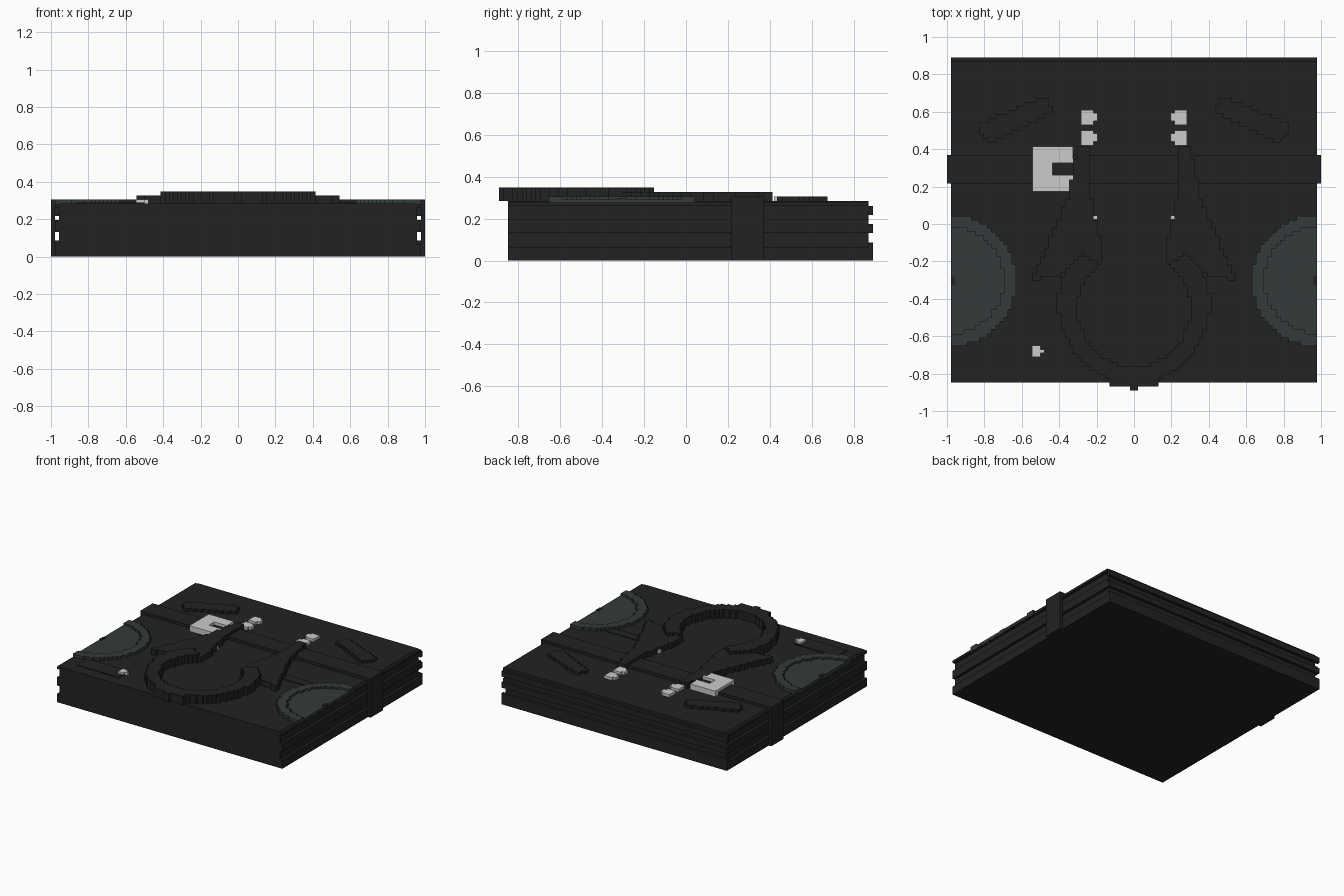
import bpy, bmesh, math

if "Cube" in bpy.data.objects:
    bpy.data.objects.remove(bpy.data.objects["Cube"])

V = 2 / 92            # block size: everything sits on this grid
Y0 = -41 * V          # front edge of the grid


def material(name, r, g, b):
    m = bpy.data.materials.new(name)
    m.diffuse_color = (r, g, b, 1)
    m.use_nodes = True
    m.node_tree.nodes["Principled BSDF"].inputs["Base Color"].default_value = m.diffuse_color
    return m


BLACK = material("charcoal", 0.016, 0.016, 0.016)
GREEN = material("dark_slate_green", 0.034, 0.043, 0.042)
WHITE = material("pale_grey", 0.6, 0.6, 0.6)


def finish(name, bm, mat):
    bmesh.ops.recalc_face_normals(bm, faces=bm.faces)
    me = bpy.data.meshes.new(name)
    bm.to_mesh(me)
    bm.free()
    me.materials.append(mat)
    ob = bpy.data.objects.new(name, me)
    bpy.context.collection.objects.link(ob)
    return ob


def box(name, x0, x1, y0, y1, z0, z1, mat):
    bm = bmesh.new()
    bmesh.ops.create_cube(bm, size=1)
    for v in bm.verts:
        v.co.x = x1 if v.co.x > 0 else x0
        v.co.y = y1 if v.co.y > 0 else y0
        v.co.z = z1 if v.co.z > 0 else z0
    return finish(name, bm, mat)


def blocks(name, inside, z0, z1, mat):
    """Extrude every grid cell whose centre passes the inside test."""
    bm = bmesh.new()
    verts = {}

    def vert(i, j):
        if (i, j) not in verts:
            verts[i, j] = bm.verts.new((-1 + i * V, Y0 + j * V, z0))
        return verts[i, j]

    for i in range(92):
        for j in range(82):
            if inside(-1 + (i + 0.5) * V, Y0 + (j + 0.5) * V):
                bm.faces.new([vert(i, j), vert(i + 1, j), vert(i + 1, j + 1), vert(i, j + 1)])
    geo = bmesh.ops.extrude_face_region(bm, geom=bm.faces[:], use_keep_orig=True)
    for v in geo["geom"]:
        if isinstance(v, bmesh.types.BMVert):
            v.co.z = z1
    return finish(name, bm, mat)


def polygon(pts):
    def inside(x, y):
        hit = False
        for (ax, ay), (bx, by) in zip(pts, pts[1:] + pts[:1]):
            if (ay > y) != (by > y) and x < ax + (y - ay) * (bx - ax) / (by - ay):
                hit = not hit
        return hit
    return inside


def mirrored(test):
    return lambda x, y: test(-abs(x), y)


TOP = 13 * V
EDGE, BACK, FRONT = 45 * V, 41 * V, -39 * V

# Case core with stacked ledges around the sides and back
box("case_core", -EDGE + V, EDGE - V, FRONT, BACK - V, 0, TOP, BLACK)
for k, (a, b) in enumerate([(0, 3), (6, 9)]):
    for s in (-1, 1):
        x0, x1 = sorted((s * (EDGE - V), s * EDGE))
        box(f"side_ledge_{k}", x0, x1, FRONT, BACK - V, a * V, b * V, BLACK)
for s in (-1, 1):
    x0, x1 = sorted((s * (EDGE - V), s * EDGE))
    box("top_side_ledge", x0, x1, FRONT, BACK - V, 12 * V, TOP - 0.003, BLACK)
for k, (a, b) in enumerate([(0, 4), (6, 8), (10, 12)]):
    box(f"back_ledge_{k}", -EDGE, EDGE, BACK - V, BACK, a * V, b * V, BLACK)

# Strap over the top and down both sides
SY0, SY1 = 0.217, 0.37
box("strap_top", -1, 1, SY0, SY1, TOP, TOP + V, BLACK)
for s in (-1, 1):
    x0, x1 = sorted((s * EDGE, s))
    box("strap_side", x0, x1, SY0, SY1, 0, TOP, BLACK)

# Open ring at the front of the lid
ring = [(-.28, -.15), (-.35, -.22), (-.395, -.32), (-.41, -.44), (-.38, -.56), (-.32, -.69),
        (-.22, -.78), (-.13, -.83), (-.13, -.87), (-.02, -.87), (-.02, -.89), (.01, -.89),
        (.01, -.76), (-.07, -.755), (-.17, -.71), (-.25, -.62), (-.3, -.5), (-.3, -.4),
        (-.265, -.3), (-.18, -.22)]
blocks("raised_ring", mirrored(polygon(ring)), TOP, 16 * V, BLACK)

# Pair of tapering blades beside the ring
blade = [(-.545, -.3), (-.36, .13), (-.30, .41), (-.25, .41), (-.24, .3), (-.235, .15),
         (-.20, 0), (-.175, -.1), (-.175, -.22), (-.28, -.16), (-.40, -.28), (-.44, -.28)]
blocks("blades", mirrored(polygon(blade)), TOP, 15 * V, BLACK)

# Slanted bars near the back
bar = [(-.84, .53), (-.78, .43), (-.43, .60), (-.48, .685)]
blocks("slanted_bars", mirrored(polygon(bar)), TOP, 14 * V, BLACK)


# Half-round side pads with a raised rim
def radius(x, y):
    return math.hypot(abs(x) - EDGE, y + 0.302) if abs(x) < EDGE else 9


blocks("pad_centres", lambda x, y: radius(x, y) < 0.28, 12 * V, TOP + 0.007, GREEN)
blocks("pad_rims", lambda x, y: 0.28 <= radius(x, y) < 0.35, 12 * V, 14 * V, GREEN)
for s in (-1, 1):
    x0, x1 = sorted((s * (EDGE - V), s * EDGE))
    box("pad_notch", x0, x1, -.325, -.28, TOP, TOP + 0.012, BLACK)

# Pale clasp with a notch cut from its inner side
clasp = [(-.545, .175), (-.33, .175), (-.33, .27), (-.435, .27), (-.435, .33),
         (-.33, .33), (-.33, .42), (-.545, .42)]
blocks("clasp", polygon(clasp), TOP, 15 * V, WHITE)

# Pale buttons with small inner tabs
for s in (-1, 1):
    for y in (.42, .53):
        x0, x1 = sorted((s * .283, s * .217))
        box("button", x0, x1, y, y + .08, TOP, 14 * V, WHITE)
        x0, x1 = sorted((s * .217, s * .196))
        box("button_tab", x0, x1, y + .02, y + .063, TOP, 14 * V, WHITE)
    x0, x1 = sorted((s * .217, s * .196))
    box("stud", x0, x1, .023, .045, TOP, 14 * V, WHITE)
box("front_button", -.545, -.5, -.71, -.65, TOP, 14 * V, WHITE)
box("front_button_tab", -.5, -.478, -.69, -.67, TOP, 14 * V, WHITE)

# Thin label plates
box("front_label", -.87, -.5, -.76, -.63, TOP, TOP + .006, BLACK)
box("side_label", .46, .72, -.11, -.04, TOP, TOP + .006, BLACK)
